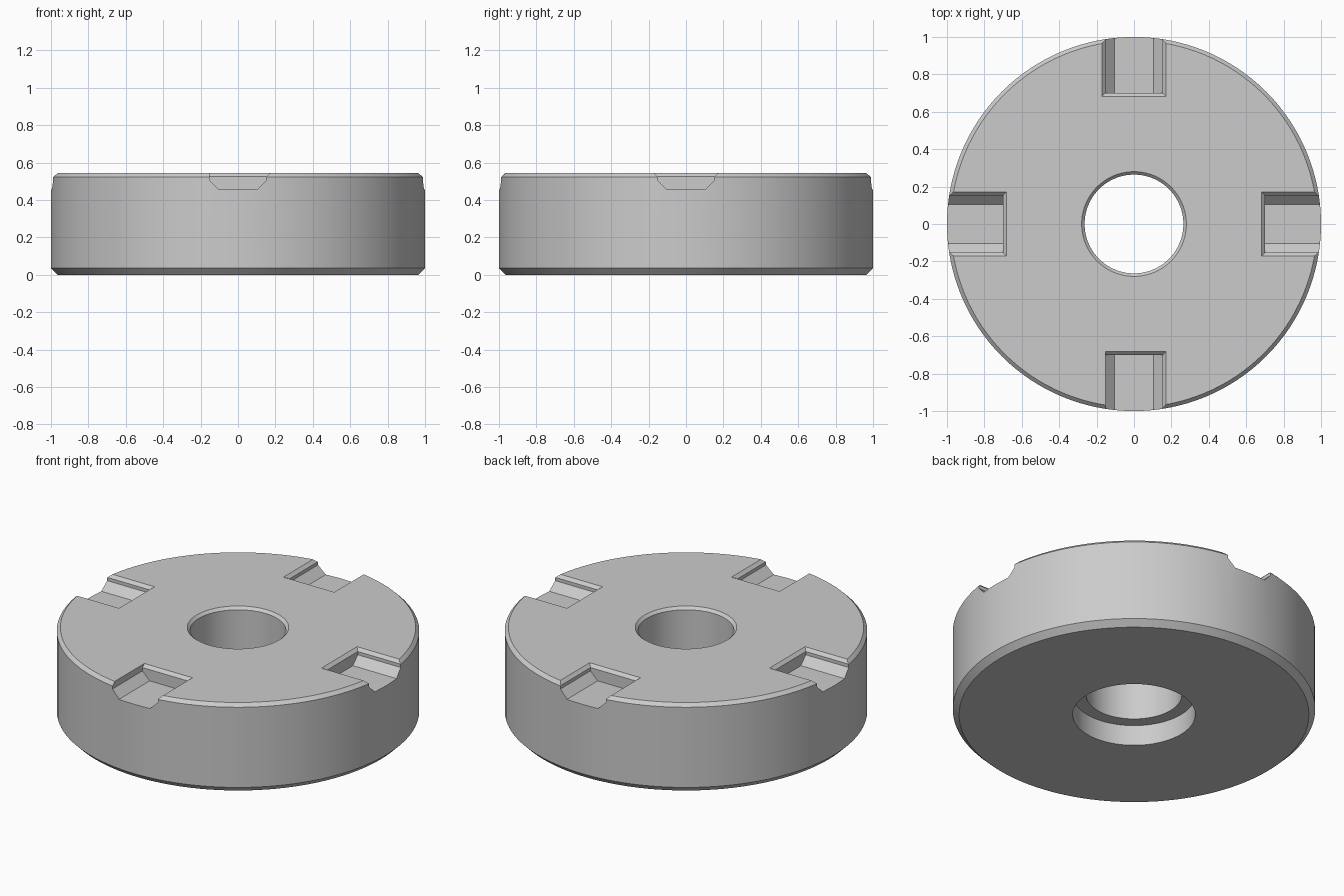
import bpy, bmesh, math
from mathutils import Matrix

cube = bpy.data.objects.get("Cube")
if cube:
    bpy.data.objects.remove(cube)

TOP = 0.543
steel = bpy.data.materials.new("light_grey")
steel.diffuse_color = (0.6, 0.6, 0.6, 1)
steel.use_nodes = True
steel.node_tree.nodes["Principled BSDF"].inputs["Base Color"].default_value = (0.6, 0.6, 0.6, 1)


def make_object(name, bm):
    bmesh.ops.recalc_face_normals(bm, faces=bm.faces)
    mesh = bpy.data.meshes.new(name)
    bm.to_mesh(mesh)
    bm.free()
    mesh.materials.append(steel)
    obj = bpy.data.objects.new(name, mesh)
    bpy.context.collection.objects.link(obj)
    return obj


def lathe(name, profile, steps=128):
    """Revolve a closed (radius, z) profile around z."""
    bm = bmesh.new()
    verts = [bm.verts.new((r, 0, z)) for r, z in profile]
    edges = [bm.edges.new((verts[i - 1], v)) for i, v in enumerate(verts)]
    bmesh.ops.spin(bm, geom=verts + edges, axis=(0, 0, 1), cent=(0, 0, 0),
                   angle=math.tau, steps=steps)
    bmesh.ops.remove_doubles(bm, verts=bm.verts, dist=1e-5)
    return make_object(name, bm)


def slot_cutter(name, angle, left_lip=0.018):
    """Lofted slot running out along -y, then turned about z."""
    lip = 0.018
    # height, half width, chamfer share
    layers = [(0.457, 0.105, 0), (0.505, 0.153, 0), (TOP - lip, 0.153, 0), (TOP + lip, 0.153, 2)]
    bm = bmesh.new()
    rings = []
    for z, half, share in layers:
        x0, x1 = -half - share * left_lip, half + share * lip
        y1 = -0.70 + share * lip
        corners = [(x0, -1.2), (x1, -1.2), (x1, y1), (x0, y1)]
        rings.append([bm.verts.new((x, y, z)) for x, y in corners])
    bm.faces.new(rings[0])
    bm.faces.new(rings[-1])
    for low, high in zip(rings, rings[1:]):
        for i in range(4):
            bm.faces.new((low[i - 1], low[i], high[i], high[i - 1]))
    bm.transform(Matrix.Rotation(angle, 4, "Z"))
    cutter = make_object(name, bm)
    cutter.hide_render = True
    return cutter


# Disc with chamfered rims, bore and counterbored underside
disc = lathe("slotted_disc", [
    (0.965, 0), (1, 0.035), (1, TOP - 0.02), (0.98, TOP),
    (0.28, TOP), (0.264, TOP - 0.016), (0.264, 0.125), (0.338, 0.125), (0.338, 0)])

# Four drive slots; the front one has no chamfer on one side
bpy.context.view_layer.objects.active = disc
disc.select_set(True)
for i in range(4):
    cutter = slot_cutter(f"slot_cutter_{i}", i * math.pi / 2, 0.0 if i == 0 else 0.018)
    cut = disc.modifiers.new("slot", "BOOLEAN")
    cut.operation = "DIFFERENCE"
    cut.solver = "EXACT"
    cut.object = cutter
    bpy.ops.object.modifier_apply(modifier=cut.name)
    bpy.data.objects.remove(cutter)

bpy.ops.object.shade_smooth_by_angle(angle=math.radians(25))
